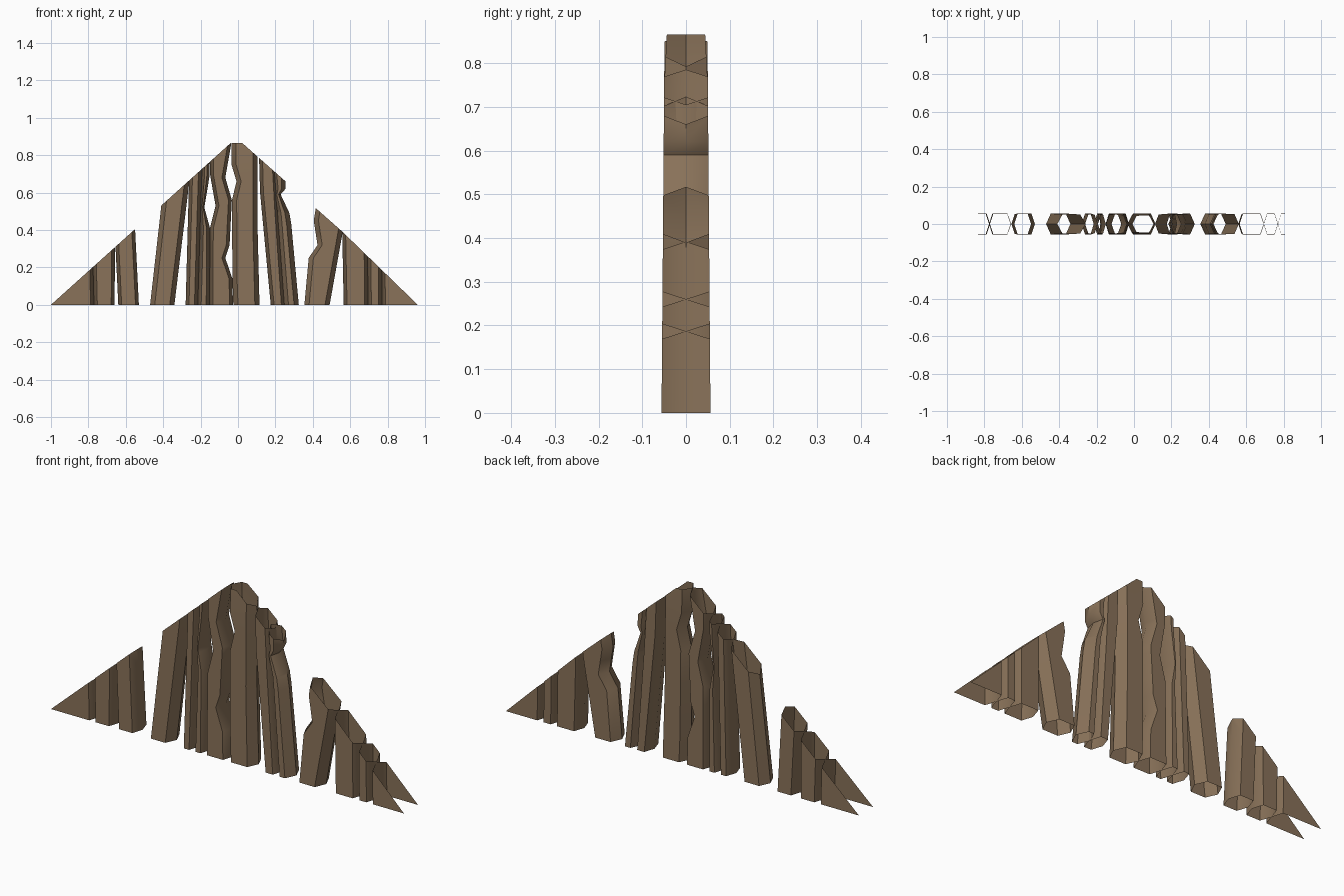
import bpy, bmesh, math
from mathutils import Vector

if "Cube" in bpy.data.objects:
    bpy.data.objects.remove(bpy.data.objects["Cube"])

wood = bpy.data.materials.new("weathered brown wood")
wood.diffuse_color = (0.25, 0.168, 0.10, 1)
wood.use_nodes = True
wood.node_tree.nodes["Principled BSDF"].inputs["Base Color"].default_value = wood.diffuse_color

# gable outline: point and outward normal of each cutting plane
CUTS = [((-1, 0, 0), (-0.9, 0, 1)),
        ((0.559, 0, 0.39), (0.97, 0, 1)),
        ((1, 0, 0), (0.885, 0, 1)),
        ((0, 0, 0.865), (0, 0, 1))]


def edge_x(path, z):
    """x of a plank edge at height z; path is a list of (z, x)."""
    for (z0, x0), (z1, x1) in zip(path, path[1:]):
        if z <= z1:
            return x0 + (x1 - x0) * (z - z0) / (z1 - z0)
    return path[-1][1]


def plank(name, left, right, tip=0.018, thin=0.0):
    """Open six-sided tube between two edge paths, trimmed to the gable."""
    levels = sorted({z for z, _ in left + right})
    bm = bmesh.new()
    rings = []
    for z in levels:
        l, r = edge_x(left, z), edge_x(right, z)
        d = min(tip, (r - l) * 0.35)
        t = 0.056 - 0.008 * z - (thin if z > 0.8 else 0)
        pts = [(l, 0), (l + d, -t), (r - d, -t), (r, 0), (r - d, t), (l + d, t)]
        rings.append([bm.verts.new((x, y, z)) for x, y in pts])
    for a, b in zip(rings, rings[1:]):
        for i in range(6):
            j = (i + 1) % 6
            bm.faces.new((a[i], a[j], b[j], b[i]))
    for co, no in CUTS:
        bmesh.ops.bisect_plane(bm, geom=bm.verts[:] + bm.edges[:] + bm.faces[:],
                               plane_co=Vector(co), plane_no=Vector(no),
                               clear_outer=True)
    me = bpy.data.meshes.new(name)
    bm.to_mesh(me)
    bm.free()
    me.materials.append(wood)
    ob = bpy.data.objects.new(name, me)
    bpy.context.collection.objects.link(ob)
    bpy.ops.object.select_all(action='DESELECT')
    ob.select_set(True)
    bpy.context.view_layer.objects.active = ob
    bpy.ops.object.shade_smooth_by_angle(angle=math.radians(40))


# left end boards
plank("left_corner_plank", [(0, -1.2), (0.6, -1.2)], [(0, -0.77), (0.6, -0.785)])
plank("left_plank_2", [(0, -0.77), (0.6, -0.785)], [(0, -0.66), (0.6, -0.655)])
plank("left_plank_3", [(0, -0.64), (0.31, -0.655), (0.6, -0.66)],
      [(0, -0.53), (0.4, -0.55), (0.6, -0.56)])
# leaning board
plank("left_leaning_plank", [(0, -0.47), (0.53, -0.41), (0.9, -0.37)],
      [(0, -0.34), (0.66, -0.26), (0.9, -0.24)], 0.025)
# cluster left of the middle, with knot gaps
plank("inner_left_plank", [(0, -0.28), (0.66, -0.262), (0.95, -0.26)],
      [(0, -0.215), (0.5, -0.2), (0.95, -0.185)])
plank("inner_left_narrow_plank", [(0, -0.215), (0.5, -0.2), (0.95, -0.185)],
      [(0, -0.152), (0.41, -0.15), (0.52, -0.18), (0.69, -0.152), (0.95, -0.148)])
plank("notched_plank",
      [(0, -0.152), (0.41, -0.15), (0.53, -0.12), (0.70, -0.15), (0.95, -0.15)],
      [(0, -0.027), (0.14, -0.03), (0.25, -0.068), (0.32, -0.045), (0.56, -0.033),
       (0.68, -0.068), (0.85, -0.038), (0.95, -0.036)])
# tallest middle board
plank("middle_plank",
      [(0, -0.025), (0.14, -0.03), (0.56, -0.032), (0.66, -0.008), (0.75, -0.035),
       (0.95, -0.035)],
      [(0, 0.115), (0.4, 0.105), (0.95, 0.105)], 0.025, 0.009)
# right of the middle
plank("inner_right_plank", [(0, 0.175), (0.6, 0.118), (0.95, 0.108)],
      [(0, 0.25), (0.5, 0.215), (0.95, 0.19)])
plank("knotted_plank", [(0, 0.245), (0.5, 0.205), (0.95, 0.16)],
      [(0, 0.325), (0.43, 0.285), (0.49, 0.275), (0.59, 0.228), (0.62, 0.254),
       (0.95, 0.256)], 0.025)
plank("crooked_plank",
      [(0, 0.355), (0.25, 0.378), (0.32, 0.425), (0.45, 0.405), (0.53, 0.418),
       (0.7, 0.43)],
      [(0, 0.49), (0.39, 0.56), (0.7, 0.6)], 0.025)
# right end boards
plank("right_plank_3", [(0, 0.565), (0.4, 0.557), (0.6, 0.555)],
      [(0, 0.695), (0.6, 0.69)])
plank("right_plank_2", [(0, 0.695), (0.6, 0.69)], [(0, 0.77), (0.6, 0.765)])
plank("right_corner_plank", [(0, 0.77), (0.6, 0.765)], [(0, 1.2), (0.6, 1.2)])
